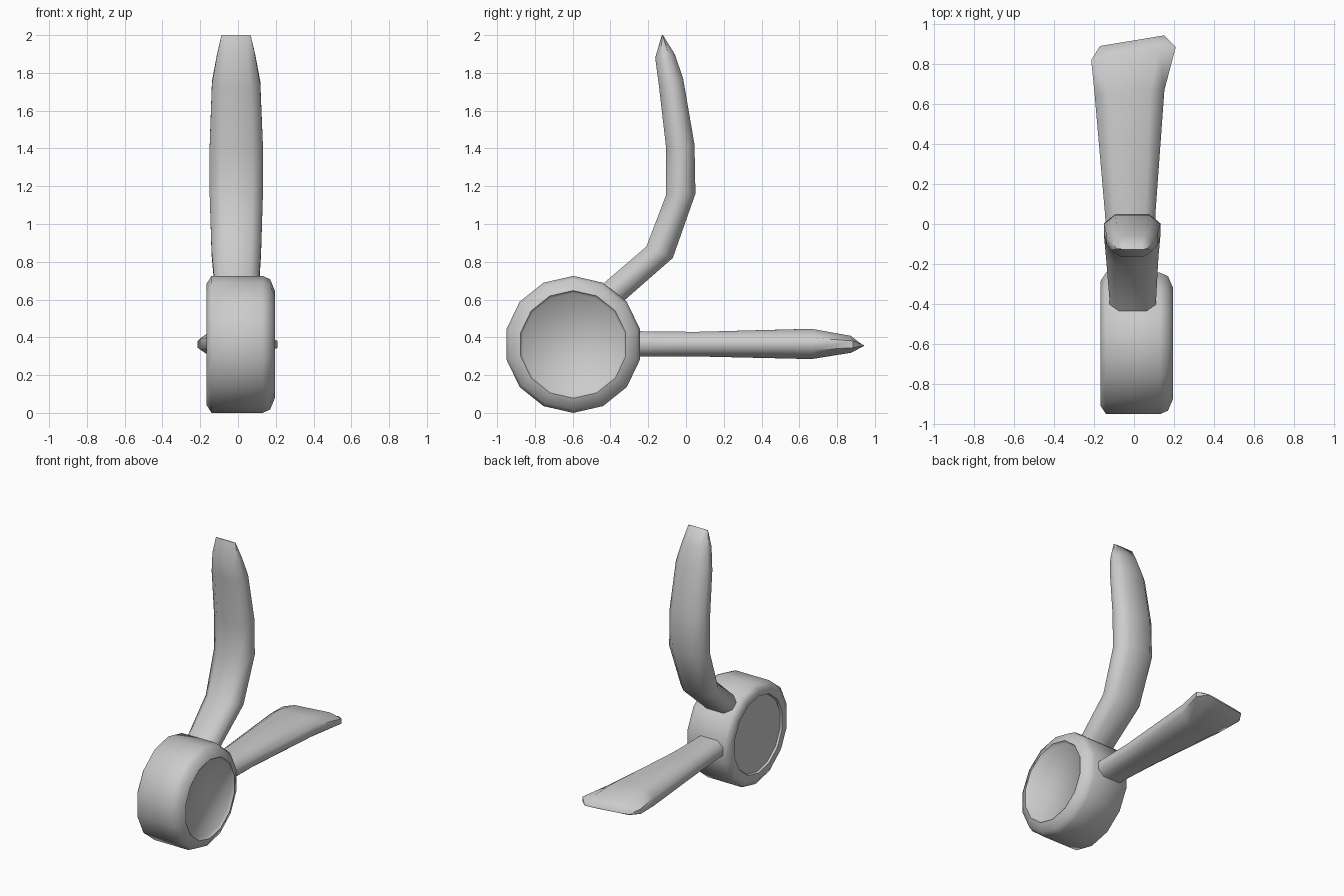
import bpy, bmesh, math
from mathutils import Vector

if "Cube" in bpy.data.objects:
    bpy.data.objects.remove(bpy.data.objects["Cube"])

# Rounded eight-sided blade section: (u across the width, v through the thickness)
SECTION = [(1, .4), (.6, 1), (-.6, 1), (-1, .4),
           (-1, -.4), (-.6, -1), (.6, -1), (1, -.4)]


def finish(name, bm, angle):
    bmesh.ops.remove_doubles(bm, verts=bm.verts, dist=1e-5)
    bmesh.ops.recalc_face_normals(bm, faces=bm.faces)
    mesh = bpy.data.meshes.new(name)
    bm.to_mesh(mesh)
    bm.free()
    ob = bpy.data.objects.new(name, mesh)
    bpy.context.collection.objects.link(ob)
    bpy.context.view_layer.objects.active = ob
    ob.select_set(True)
    bpy.ops.object.shade_smooth_by_angle(angle=math.radians(angle))
    ob.select_set(False)
    return ob


def loft(name, rings, angle):
    """Skin a list of point rings and cap both ends."""
    bm = bmesh.new()
    loops = [[bm.verts.new(p) for p in ring] for ring in rings]
    n = len(loops[0])
    for a, b in zip(loops, loops[1:]):
        for i in range(n):
            j = (i + 1) % n
            bm.faces.new((a[i], a[j], b[j], b[i]))
    bm.faces.new(loops[0])
    bm.faces.new(loops[-1])
    return finish(name, bm, angle)


def section(left, right, thick):
    left, right, thick = Vector(left), Vector(right), Vector(thick)
    mid, half = (left + right) / 2, (right - left) / 2
    return [mid + half * u + thick * v for u, v in SECTION]


# Round hub with shallow recessed discs on both sides
hub_profile = [(-.148, .272), (-.162, .278), (-.167, .32), (-.14, .3625),
               (.13, .3625), (.17, .345), (.195, .285), (.175, .272)]
SIDES = 14
hub = [[(x, -.597 + r * math.sin(2 * math.pi * i / SIDES),
         .3625 + r * math.cos(2 * math.pi * i / SIDES)) for i in range(SIDES)]
       for x, r in hub_profile]
loft("hub", hub, 60)

# Curved upright blade: x min, x max, inner edge (y, z), outer edge (y, z)
upright = [
    (-.12, .108, (-.475, .65), (-.37, .555)),
    (-.122, .11, (-.42, .70), (-.31, .61)),
    (-.14, .122, (-.21, .88), (-.07, .82)),
    (-.15, .132, (-.105, 1.155), (.05, 1.16)),
    (-.15, .132, (-.105, 1.40), (.045, 1.42)),
    (-.138, .118, (-.142, 1.72), (-.015, 1.77)),
    (-.112, .092, (-.163, 1.88), (-.06, 1.90)),
    (-.088, .067, (-.128, 2.0), (-.122, 2.0)),
]
rings = []
for x0, x1, (ya, za), (yb, zb) in upright:
    y, z = (ya + yb) / 2, (za + zb) / 2
    rings.append(section((x0, y, z), (x1, y, z), (0, (yb - ya) / 2, (zb - za) / 2)))
loft("upright_blade", rings, 60)

# Flat flared blade: left (x, y), right (x, y), height, half thickness
flat = [
    ((-.125, -.32), (.10, -.32), .365, .072),
    ((-.127, -.23), (.10, -.23), .365, .067),
    ((-.145, .05), (.107, .05), .364, .065),
    ((-.197, .65), (.152, .67), .365, .080),
    ((-.214, .82), (.209, .885), .363, .045),
    ((-.17, .89), (.15, .943), .356, .005),
]
loft("flat_blade", [section((*l, z), (*r, z), (0, 0, t)) for l, r, z, t in flat], 60)
